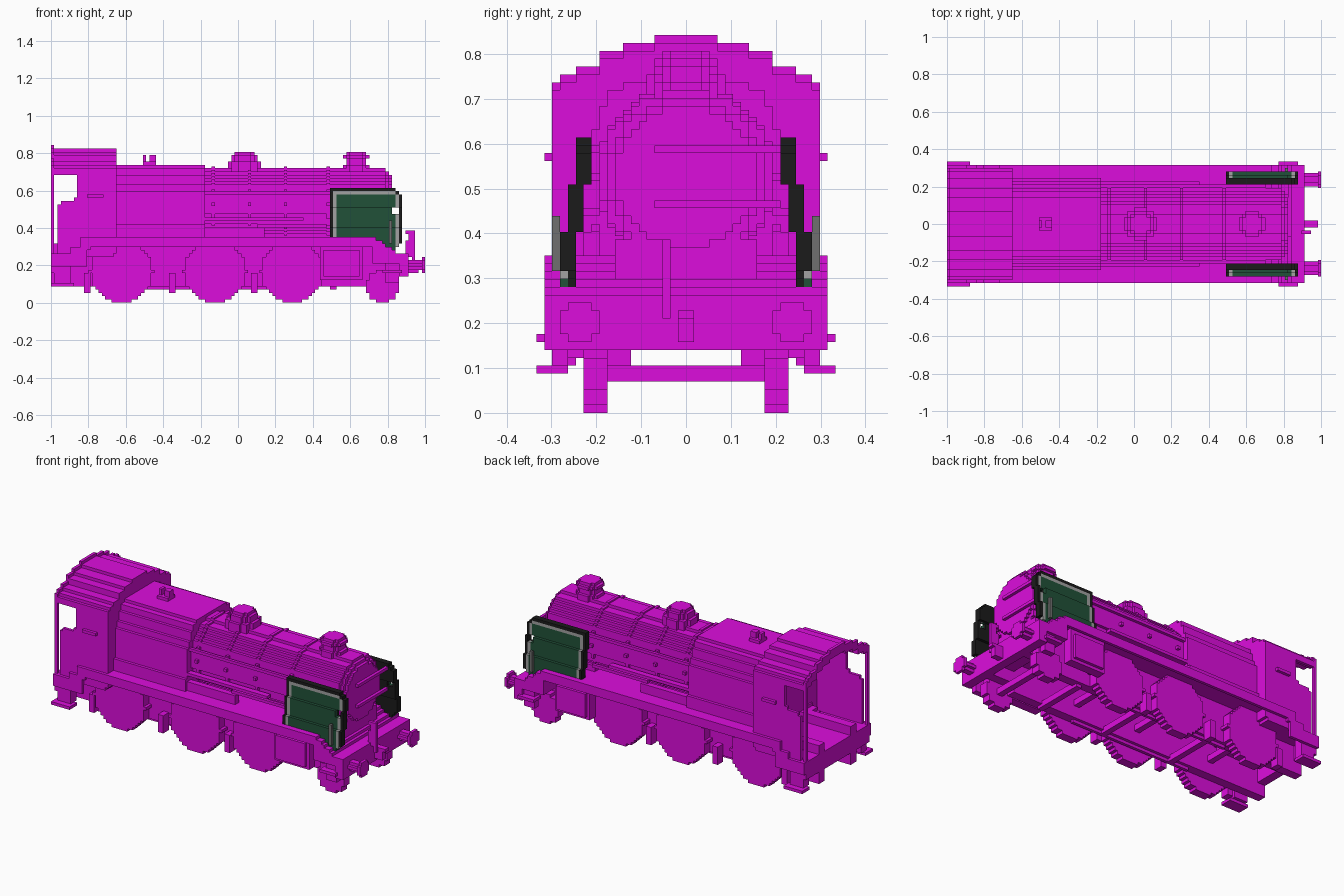
import bpy, bmesh, math

cube = bpy.data.objects.get("Cube")
if cube:
    bpy.data.objects.remove(cube, do_unlink=True)

V = 2 / 114  # one block


def material(name, rgb):
    m = bpy.data.materials.new(name)
    m.use_nodes = True
    m.diffuse_color = (*rgb, 1)
    m.node_tree.nodes["Principled BSDF"].inputs["Base Color"].default_value = (*rgb, 1)
    return m


MAGENTA = material("magenta", (.72, .004, .72))
GREEN = material("dark green", (.015, .083, .04))
GREY = material("light grey", (.36, .36, .36))
MID_GREY = material("mid grey", (.16, .16, .16))
BLACK = material("black", (.011, .011, .011))


def part(name, boxes, mat=MAGENTA, mirror=False):
    """Join boxes (x0, x1, y0, y1, z0, z1), given in blocks, into one object."""
    boxes = list(boxes)
    if mirror:
        boxes += [(a, b, -d, -c, e, f) for a, b, c, d, e, f in boxes]
    bm = bmesh.new()
    for x0, x1, y0, y1, z0, z1 in boxes:
        vs = bmesh.ops.create_cube(bm, size=1)["verts"]
        for v in vs:
            v.co = ((x0 + x1) / 2 + v.co.x * (x1 - x0),
                    (y0 + y1) / 2 + v.co.y * (y1 - y0),
                    (z0 + z1) / 2 + v.co.z * (z1 - z0))
    bmesh.ops.scale(bm, vec=(V, V, V), verts=bm.verts)
    me = bpy.data.meshes.new(name)
    bm.to_mesh(me)
    bm.free()
    me.materials.append(mat)
    ob = bpy.data.objects.new(name, me)
    bpy.context.collection.objects.link(ob)


def disc(cu, cv, r):
    """Stepped disc as rows (u0, u1, v0, v1)."""
    v = cv - r
    while v < cv + r - .01:
        w = round(math.sqrt(max(r * r - (v + .5 - cv) ** 2, 0)))
        if w:
            yield cu - w, cu + w, v, v + 1
        v += 1


def along_x(x0, x1, cy, cz, r):
    return [(x0, x1, *row) for row in disc(cy, cz, r)]


def along_y(cx, cz, r, y0, y1):
    return [(a, b, y0, y1, c, d) for a, b, c, d in disc(cx, cz, r)]


def along_z(cx, cy, r, z0, z1):
    return [(*row, z0, z1) for row in disc(cx, cy, r)]


# Boiler, smokebox and bands
part("boiler", along_x(-12, 28, 0, 30, 11))
part("smokebox", along_x(27, 45, 0, 30, 11) + along_x(45, 46, 0, 30, 10))
part("boiler_bands", [b for x in (-8, 3, 14, 27) for b in along_x(x, x + 1, 0, 30, 11.5)])
part("smokebox_door", along_x(46, 47, 0, 30, 9)
     + [(47, 48, -4, 12, z, z + 1) for z in (26, 33)] + [(46, 47, -1, 1, 36, 39)])
part("smokebox_saddle", [(28, 46, -9, 9, 15, 22)])

# Firebox with rounded shoulders
part("firebox", [(-37, -10, -w, w, z0, z1) for w, z0, z1 in
                 ((14, 19, 24), (13, 24, 33), (12, 33, 36), (11, 36, 39),
                  (10, 39, 41), (8, 41, 42))])
part("safety_valves", [(-29, -25, -2, 2, 42, 43), (-29, -28, -1, 1, 43, 45),
                       (-27, -25, -1, 1, 43, 45)])

# Dome and chimney
part("dome", along_z(2, 0, 5, 40, 43) + along_z(2, 0, 4, 43, 45) + along_z(2, 0, 3, 45, 46))
part("chimney", along_z(36, 0, 4, 39, 42) + along_z(36, 0, 3, 42, 46) + along_z(36, 0, 4, 44, 45))

# Side pipes and rails on the boiler
part("handrails", [(-10, 40, 11, 12, 33, 34), (-37, -10, 12, 13, 33, 34)], mirror=True)
part("side_pipes", [(-20, 20, 11, 13, 25, 26), (-12, 8, 11, 13, 20, 23),
                    (6, 27, 11, 12, 23, 24)], mirror=True)

# Cab
part("cab_sides", [(-55, -37, 16, 17, 15, 30), (-54, -49, 16, 17, 30, 31),
                   (-49, -37, 16, 17, 30, 41), (-57, -49, 16, 17, 40, 41),
                   (-50, -49, 16, 17, 31, 32), (-57, -56, 16, 17, 15, 42),
                   (-46, -41, 17, 18, 32, 33)], mirror=True)
roof = ((17, 42), (16, 43), (14, 44), (11, 46), (8, 47), (4, 48))
insets = (16, 14, 11, 8, 4, 0)
part("cab_roof", [(-57, -37, i, w, t - 3, t - 1) for (w, t), i in
                  zip(roof, insets)], mirror=True)
part("cab_roof_lip", [(-57, -56, i, w, t - 2, t) for (w, t), i in
                      zip(roof, insets)], mirror=True)
part("cab_front_wall", [(-38, -37, -w, w, 15, t - 1) for w, t in roof])
part("cab_floor", [(-57, -38, -17, 17, 14, 15)])
part("rear_beam", [(-57, -54, -17, 17, 9, 14)])
part("rear_steps", [(-57, -50, 15, 19, 5, 6), (-56, -51, 14, 17, 6, 14)], mirror=True)

# Running plate with a sloping front end
part("running_plate", [(-38, 41, -18, 18, 18, 20), (-46, -38, 16, 18, 18, 20),
                       (-46, -38, -18, -16, 18, 20)])
part("valance", [(-57, -46, 17, 18, 11, 15), (-51, -46, 17, 18, 15, 17),
                 (-48, -45, 17, 18, 16, 20), (-46, 41, 17, 18, 17, 18)], mirror=True)
slope = [(x, 20 - round(6 * (x - 41) / 9)) for x in range(41, 50)]
part("front_slope", [(x, x + 1, -18, 18, min(z - 3, 12), z) for x, z in slope])
part("front_beam", [(49, 52, -18, 18, 8, 15)])
part("front_steps", [(44, 50, 15, 19, 9, 10), (45, 49, 15, 17, 6, 12)], mirror=True)

# Frames, wheels and motion
part("frames", [(-57, 41, 7, 10, 5, 18), (41, 49, 7, 10, 8, 14)], mirror=True)
drivers = (-35.5, -7, 16.5)
wheels = [b for x in drivers for b in along_y(x, 9.5, 9.5, 10, 13)]
part("driving_wheels", wheels, mirror=True)
part("leading_wheels", along_y(44, 5, 5, 10, 13), mirror=True)
part("axles", [(x - 1, x + 1, -10, 10, 9, 11) for x in drivers] + [(43, 45, -10, 10, 4, 6)])
part("brake_rods", [(-28, 17, 8, 9, 4, 5)]
     + [(x, x + 2, 0, 9, 4, 6) for x in (-22, 4, 28)]
     + [(x, x + 2, 10, 13, 3, 9) for x in (-47, -21, 4)], mirror=True)
part("cylinders", [(25, 38, 13, 16, 7, 18), (26, 37, 16, 17, 8, 16)], mirror=True)

# Buffers, coupling and brake pipe
part("buffers", along_x(52, 56, 13.5, 11.5, 1.5)
     + [(56, 57, 11, 16, 10, 13), (56, 57, 12, 15, 9, 14)], mirror=True)
part("coupling_hook", [(52, 55, -1, 1, 9, 13), (54, 56, -1, 1, 12, 13)])
part("brake_pipe", [(52, 53, -3, -2, 14, 22), (51, 54, -3, -2, 21, 22),
                    (53, 54, -3, -2, 12, 21), (51, 52, -3, -2, 15, 19)])

# Smoke deflectors: black inner plate, coloured outer skin with a lined border
inner = []
skins = {"black": [], "grey": [], "green": []}
for x in range(28, 50):
    low = 20 if x < 41 else max(15, 20 - round(6 * (x - 41) / 9))
    for z in range(low, 35):
        d = min(x - 28, 34 - z, 49 - x, 81 - x - z)
        if d < 0 or x - z > 31 or (x in (47, 48) and z in (27, 28)):
            continue
        y = 14 if z < 23 else 13 if z < 29 else 12
        inner.append((x, x + 1, y, y + 1, z, z + 1))
        key = "black" if d == 0 else "grey" if d == 1 else "green"
        skins[key].append((x, x + 1, y + 1, y + 2, z, z + 1))
part("deflector_inner_plate", inner, BLACK, True)
part("deflector_edge", skins["black"], BLACK, True)
part("deflector_lining", skins["grey"], GREY, True)
part("deflector_panel", skins["green"], GREEN, True)
part("deflector_handle", [(46, 47, 16, 17, 18, 25)], MID_GREY, True)
